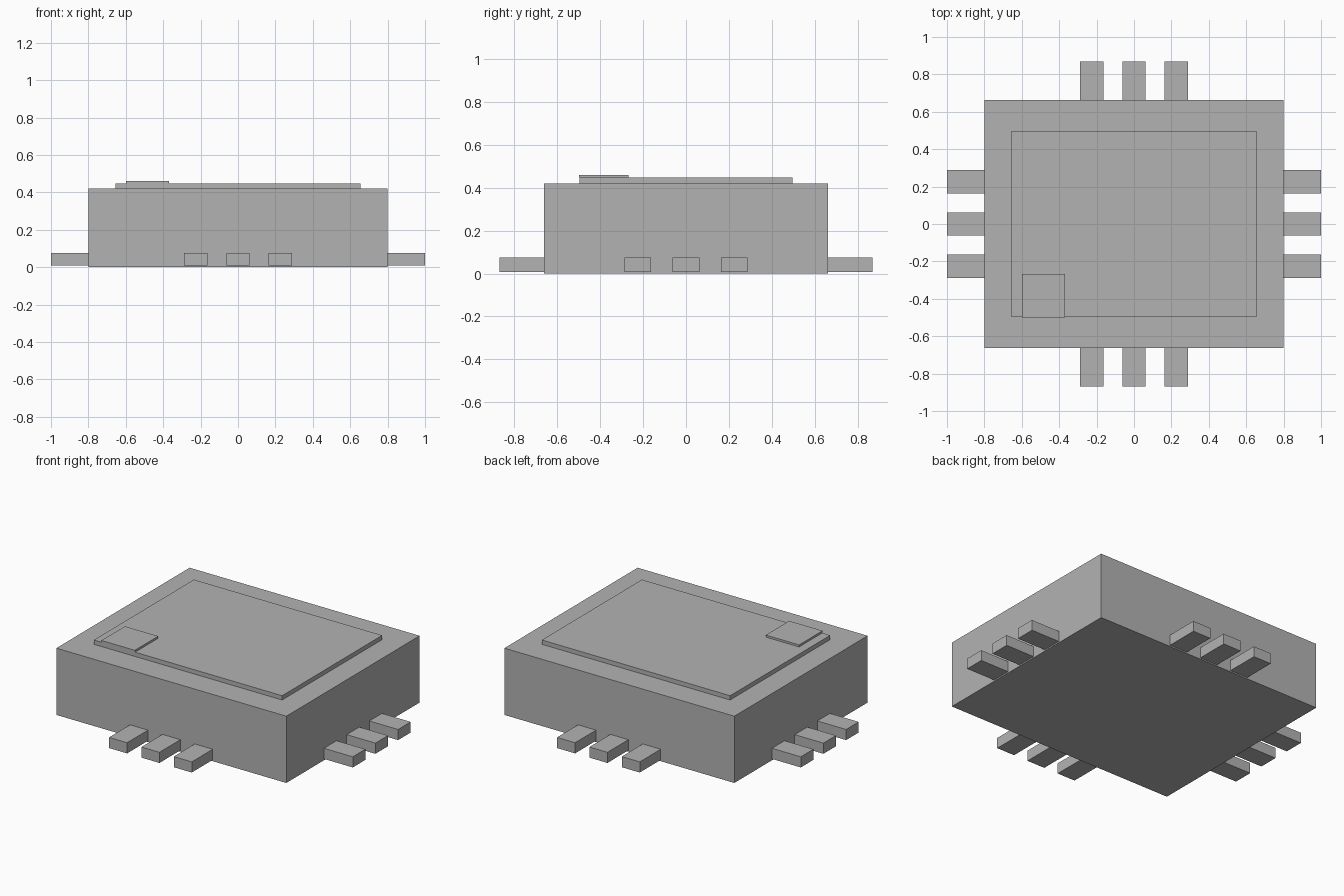
import bpy

cube = bpy.data.objects.get("Cube")
if cube:
    bpy.data.objects.remove(cube, do_unlink=True)

# One plain grey for the whole package
GREY = (0.45, 0.45, 0.45, 1.0)
grey = bpy.data.materials.new("plain_grey")
grey.use_nodes = True
grey.diffuse_color = GREY
grey.node_tree.nodes["Principled BSDF"].inputs["Base Color"].default_value = GREY


def box(name, x, y, z):
    """Box spanning the given (low, high) range on each axis."""
    spans = (x, y, z)
    bpy.ops.mesh.primitive_cube_add(size=1, location=[(a + b) / 2 for a, b in spans])
    obj = bpy.context.object
    obj.name = name
    obj.scale = [b - a for a, b in spans]
    bpy.ops.object.transform_apply(location=False, rotation=False, scale=True)
    obj.data.materials.append(grey)
    return obj


# Housing, raised lid and corner marker
HALF_X, HALF_Y, TOP = 0.80, 0.662, 0.42
LID_TOP = 0.447
box("housing", (-HALF_X, HALF_X), (-HALF_Y, HALF_Y), (0, TOP))
box("lid", (-0.655, 0.655), (-0.497, 0.497), (TOP, LID_TOP))
box("corner_marker", (-0.60, -0.368), (-0.50, -0.267), (LID_TOP, 0.46))

# Three contact pins on each of the four sides
PIN_Z = (0.008, 0.075)
PIN_HALF, PITCH = 0.0625, 0.225
for i, place in enumerate(("first", "middle", "last")):
    centre = (i - 1) * PITCH
    across = (centre - PIN_HALF, centre + PIN_HALF)
    box(f"left_pin_{place}", (HALF_X, 1.0), across, PIN_Z)
    box(f"right_pin_{place}", (-1.0, -HALF_X), across, PIN_Z)
    box(f"back_pin_{place}", across, (HALF_Y, 0.87), PIN_Z)
    box(f"front_pin_{place}", across, (-0.87, -HALF_Y), PIN_Z)
